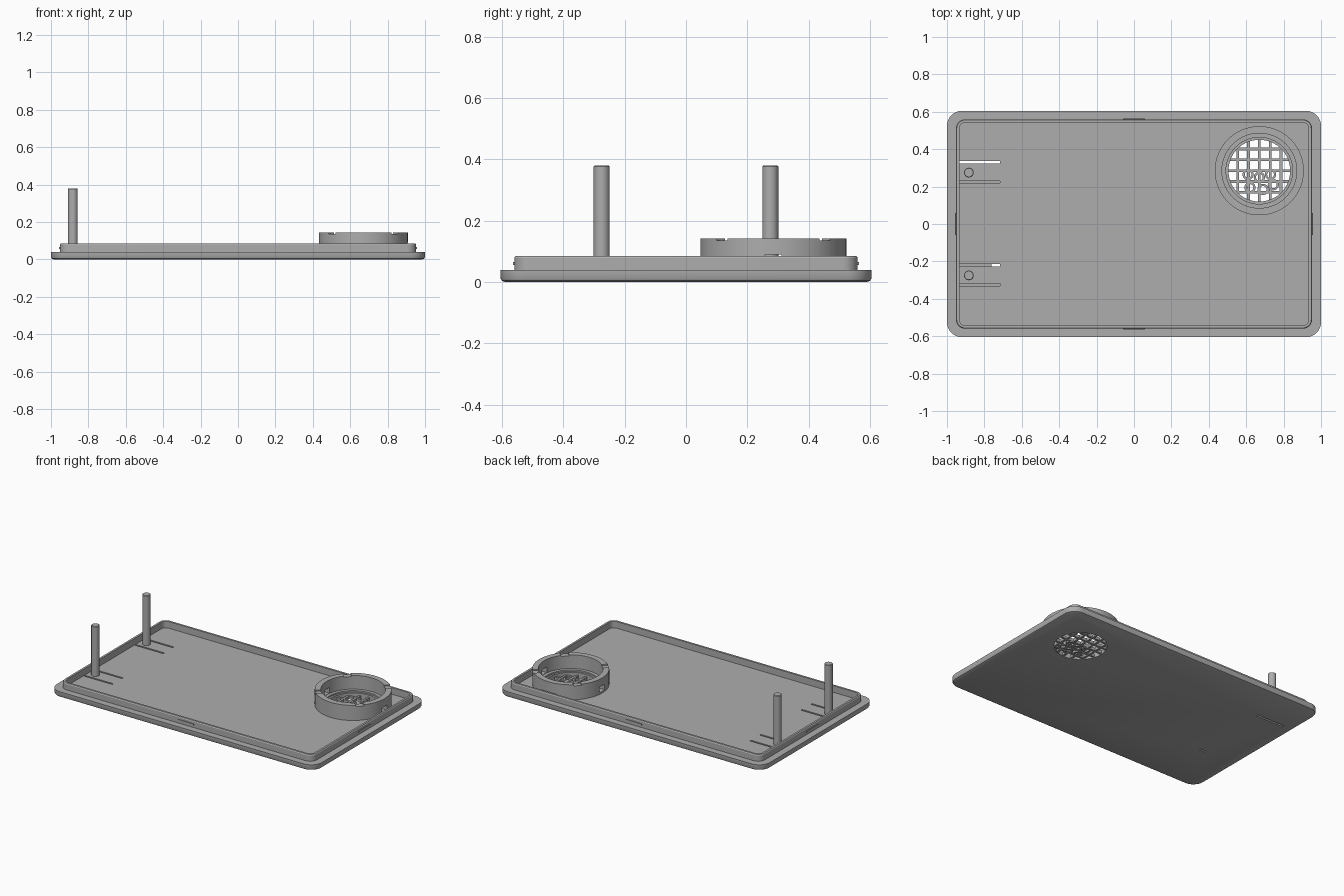
import bpy, bmesh, math

cube = bpy.data.objects.get("Cube")
if cube:
    bpy.data.objects.remove(cube, do_unlink=True)

GREY = (0.42, 0.42, 0.42, 1)
mat = bpy.data.materials.new("plain grey")
mat.use_nodes = True
mat.diffuse_color = GREY
mat.node_tree.nodes["Principled BSDF"].inputs["Base Color"].default_value = GREY


def finish(name, bm):
    bmesh.ops.recalc_face_normals(bm, faces=bm.faces)
    me = bpy.data.meshes.new(name)
    bm.to_mesh(me)
    bm.free()
    me.materials.append(mat)
    ob = bpy.data.objects.new(name, me)
    bpy.context.collection.objects.link(ob)
    return ob


def rounded(hx, hy, r, steps=8):
    """Outline of a rounded rectangle."""
    pts = []
    for k, (sx, sy) in enumerate([(1, 1), (-1, 1), (-1, -1), (1, -1)]):
        for i in range(steps + 1):
            a = math.pi / 2 * (k + i / steps)
            pts.append((sx * (hx - r) + r * math.cos(a), sy * (hy - r) + r * math.sin(a)))
    return pts


def circle(cx, cy, r, n=64):
    return [(cx + r * math.cos(math.tau * i / n), cy + r * math.sin(math.tau * i / n)) for i in range(n)]


def loft(name, sections, closed=False):
    """Skin a stack of (outline, z); closed joins last to first, otherwise both ends are capped."""
    bm = bmesh.new()
    loops = [[bm.verts.new((x, y, z)) for x, y in pts] for pts, z in sections]
    pairs = list(zip(loops, loops[1:])) + ([(loops[-1], loops[0])] if closed else [])
    for a, b in pairs:
        for i in range(len(a)):
            j = (i + 1) % len(a)
            bm.faces.new((a[i], a[j], b[j], b[i]))
    if not closed:
        bm.faces.new(loops[0])
        bm.faces.new(loops[-1])
    return finish(name, bm)


def box(name, x0, x1, y0, y1, z0, z1):
    return loft(name, [([(x0, y0), (x1, y0), (x1, y1), (x0, y1)], z) for z in (z0, z1)])


def cut(target, cutter):
    mod = target.modifiers.new("cut", "BOOLEAN")
    mod.operation, mod.solver, mod.object = "DIFFERENCE", "EXACT", cutter
    bpy.context.view_layer.objects.active = target
    bpy.ops.object.modifier_apply(modifier=mod.name)
    bpy.data.objects.remove(cutter, do_unlink=True)


def smooth(ob):
    bpy.ops.object.select_all(action="DESELECT")
    ob.select_set(True)
    bpy.context.view_layer.objects.active = ob
    bpy.ops.object.shade_smooth_by_angle(angle=math.radians(30))


FLOOR, RIM = 0.04, 0.085
CX, CY = 0.67, 0.285
GRILLE_R = 0.165

# Base plate with a chamfered lower edge
plate = loft("base_plate", [(rounded(1 - d, 0.605 - d, 0.08 - d), z)
                            for d, z in ((0.015, 0), (0.004, 0.005), (0, 0.012), (0, FLOOR))])
cut(plate, loft("grille_cutter", [(circle(CX, CY, GRILLE_R), z) for z in (-0.1, 0.1)]))

# Slots beside the pillars: one goes through, one partly, the others are blind
for y in (0.33, 0.225, -0.22, -0.325):
    bottom = -0.1 if y == 0.33 else 0.012
    cut(plate, box("slot_cutter", -0.932, -0.717, y - 0.006, y + 0.006, bottom, 0.1))
cut(plate, box("slot_cutter", -0.762, -0.717, -0.226, -0.214, -0.1, 0.1))

# Raised lip running round the plate
lip = loft("lip", [(rounded(0.952 - d, 0.56 - d, 0.05 - d), z) for d, z in
                   ((0, FLOOR - 0.002), (0, RIM - 0.006), (0.004, RIM),
                    (0.018, RIM), (0.018, FLOOR - 0.002))], closed=True)

# Snap ridges in the middle of each lip side
for s in (-1, 1):
    box("snap_ridge_long", -0.06, 0.06, s * 0.56 - 0.004, s * 0.56 + 0.004, 0.055, 0.066)
    box("snap_ridge_short", s * 0.952 - 0.004, s * 0.952 + 0.004, -0.06, 0.06, 0.055, 0.066)

# Round speaker housing with wire openings on both sides and nicks in its top
housing = loft("speaker_housing", [(circle(CX, CY, r), z) for r, z in
                                   ((0.238, FLOOR - 0.002), (0.238, 0.143), (0.2, 0.143),
                                    (0.2, 0.05), (0.178, 0.05), (0.178, FLOOR - 0.002))], closed=True)
cut(housing, box("wire_cutter", CX - 0.3, CX + 0.3, CY - 0.027, CY + 0.027, 0.052, 0.09))
for a in (45, 135, 225, 315):
    nick = box("nick_cutter", 0.18, 0.26, -0.025, 0.025, 0.135, 0.2)
    nick.location = (CX, CY, 0)
    nick.rotation_euler.z = math.radians(a)
    bpy.context.view_layer.update()
    cut(housing, nick)

# Grille: crossed bars clipped to the circle, plus curled rings
for i in range(-2, 3):
    d = i * 0.058
    h = math.sqrt(GRILLE_R ** 2 - d ** 2) + 0.002
    box("grille_bar_upright", CX + d - 0.007, CX + d + 0.007, CY - h, CY + h, 0.004, 0.025)
    box("grille_bar_cross", CX - h, CX + h, CY + d - 0.007, CY + d + 0.007, 0.004, 0.024)
for dx, dy in ((-0.06, -0.02), (0, -0.035), (0.06, -0.02), (-0.05, -0.09), (0.02, -0.1), (0.075, -0.075)):
    curl = loft("grille_curl", [(circle(CX + dx, CY + dy, r, 24), z) for r, z in
                                ((0.03, 0), (0.03, 0.022), (0.018, 0.022), (0.018, 0))], closed=True)
    smooth(curl)

# Two tall pillars
for s in (-1, 1):
    smooth(loft("pillar", [(circle(-0.883, s * 0.275, r, 32), z) for r, z in
                           ((0.026, FLOOR - 0.002), (0.026, 0.377), (0.023, 0.38))]))

for ob in (plate, lip, housing):
    smooth(ob)
